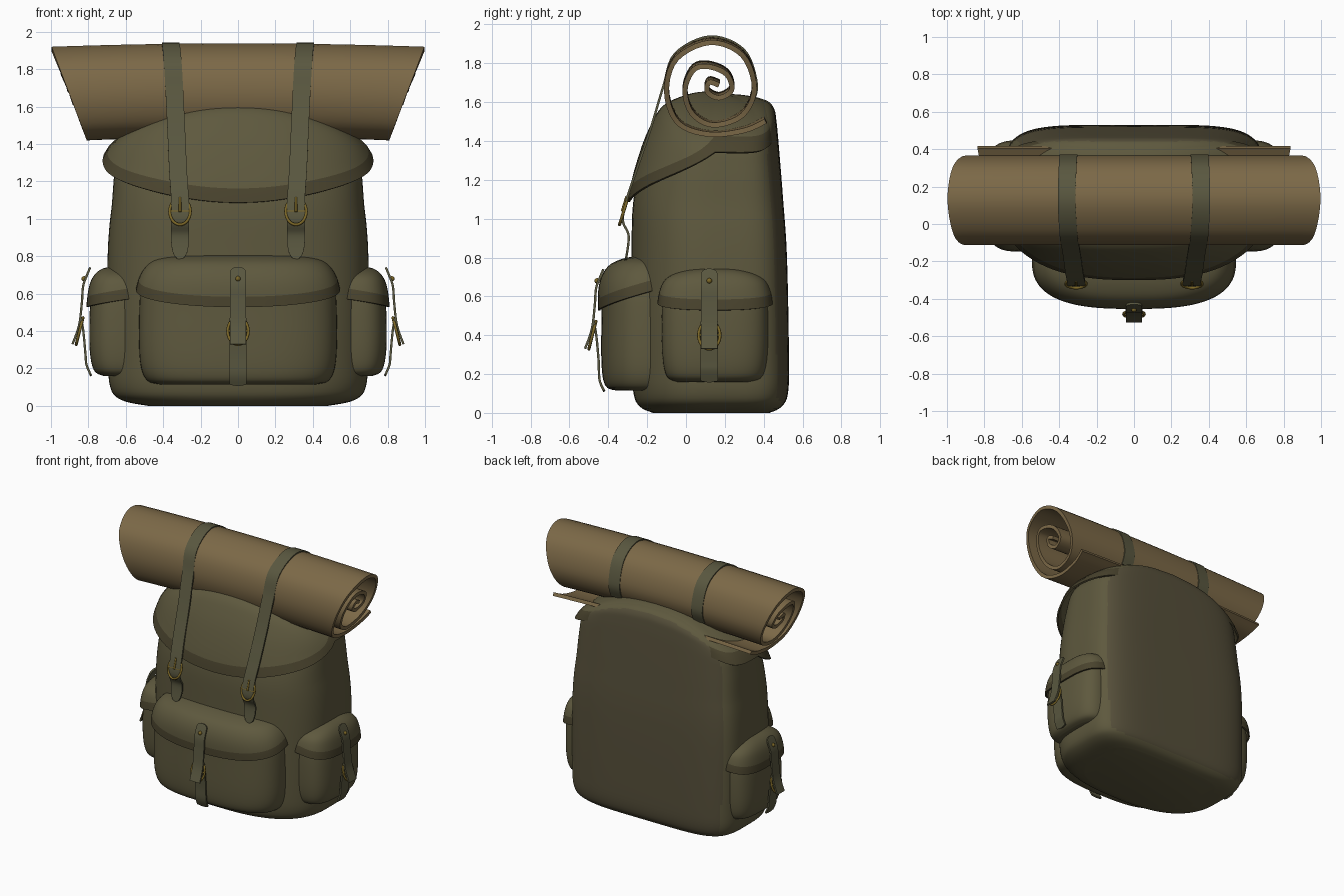
import bpy, bmesh, math
from mathutils import Vector, Matrix

if "Cube" in bpy.data.objects:
    bpy.data.objects.remove(bpy.data.objects["Cube"])


def material(name, r, g, b):
    m = bpy.data.materials.new(name)
    m.diffuse_color = (r, g, b, 1)
    m.use_nodes = True
    m.node_tree.nodes["Principled BSDF"].inputs["Base Color"].default_value = m.diffuse_color
    return m


CANVAS = material("canvas", .112, .099, .048)
TRIM = material("trim", .068, .057, .027)
BACK = material("back_cloth", .092, .078, .042)
STRAP = material("strap_cloth", .1, .095, .05)
BLANKET = material("blanket", .2, .14, .063)
BRASS = material("brass", .2, .135, .02)
SIDE = Matrix.Translation((0, .15, 0)) @ Matrix.Rotation(math.pi / 2, 4, 'Z')


def finish(name, bm, mats, thick=0, mirror=False, mat=None, angle=50):
    if mat:
        bm.transform(mat)
    bmesh.ops.recalc_face_normals(bm, faces=bm.faces)
    me = bpy.data.meshes.new(name)
    bm.to_mesh(me)
    bm.free()
    ob = bpy.data.objects.new(name, me)
    bpy.context.collection.objects.link(ob)
    for m in mats:
        me.materials.append(m)
    bpy.ops.object.select_all(action='DESELECT')
    ob.select_set(True)
    bpy.context.view_layer.objects.active = ob
    if thick:
        s = ob.modifiers.new("thickness", 'SOLIDIFY')
        s.thickness, s.offset = thick, 0
        bpy.ops.object.modifier_apply(modifier=s.name)
    bpy.ops.object.shade_smooth_by_angle(angle=math.radians(angle))
    if mirror:
        ob.modifiers.new("mirror", 'MIRROR').use_mirror_merge = False
    return ob


def skin(grid, wrap=False, caps=False, trim_rows=0):
    bm = bmesh.new()
    vs = [[bm.verts.new(p) for p in row] for row in grid]
    n = len(vs[0])
    for i in range(len(vs) - 1):
        for j in range(n if wrap else n - 1):
            k = (j + 1) % n
            f = bm.faces.new((vs[i][j], vs[i][k], vs[i + 1][k], vs[i + 1][j]))
            f.material_index = 1 if i < trim_rows else 0
    if caps:
        bm.faces.new(vs[0])
    if caps or trim_rows:
        bm.faces.new(vs[-1])
    return bm


def spline(pts, p):
    """Smooth point at parameter p through pts of any dimension."""
    i = min(int(p), len(pts) - 2)
    t = p - i
    a, b, c, d = (pts[max(0, min(len(pts) - 1, i + k))] for k in (-1, 0, 1, 2))
    return [.5 * (2 * q + (s - o) * t + (2 * o - 5 * q + 4 * s - e) * t * t
                  + (3 * q - o - 3 * s + e) * t ** 3) for o, q, s, e in zip(a, b, c, d)]


class Bag:
    """Rounded sack: rows of (z, half width, front y, back y), superellipse sections."""
    COLS = 96

    def __init__(self, rows, c, nf, nb, arch=None):
        self.rows, self.c, self.nf, self.nb, self.arch = rows, c, nf, nb, arch

    def point(self, t, p, off=0, flare=0):
        z, w, f, b = spline(self.rows, p)
        s, co = math.sin(t), math.cos(t)
        e = 2 / (self.nf if s >= 0 else self.nb)
        x = (w + off + flare) * math.copysign(abs(co) ** e, co)
        dy = abs(s) ** e
        y = self.c - (self.c - f + off) * dy if s >= 0 else self.c + (b - self.c + off) * dy
        if self.arch:
            k, z0, z1 = self.arch
            z -= k * x * x * max(0, (z - z0) / (z1 - z0))
        return Vector((x, y, z + .6 * max(off, 0) * p / len(self.rows)))

    def find(self, z):
        lo, hi = 0, len(self.rows) - 1
        for _ in range(30):
            m = (lo + hi) / 2
            lo, hi = (m, hi) if spline(self.rows, m)[0] < z else (lo, m)
        return lo

    def angles(self):
        return [2 * math.pi * j / self.COLS for j in range(self.COLS)]

    def body(self):
        n = (len(self.rows) - 1) * 5
        return skin([[self.point(t, i / 5) for t in self.angles()] for i in range(n + 1)], True, True)

    def lid(self, low, rise, back, band, off, flare):
        """Shell over the sack top, with a darker trim band along its curved rim."""
        cols = []
        for t in self.angles():
            s = math.sin(t)
            q = abs(s) ** (2 / (self.nf if s >= 0 else self.nb))
            rim = low + rise * max(0, 1 - q) ** .75 if s >= 0 else low + rise + back * q
            o = off if s >= 0 else off * (1 - 1.8 * q * q)
            p0, p1, end = self.find(rim), self.find(rim + band), len(self.rows) - 1
            ps = [p0, (p0 + p1) / 2] + [p1 + (end - p1) * i / 20 for i in range(21)]
            cols.append([self.point(t, p, o, flare * (1 - i / 22) ** 4) for i, p in enumerate(ps)])
        return skin(list(zip(*cols)), True, False, 2)


def ribbon(name, pts, w, mirror=False, mat=None, tip=5):
    """Flat strap with a pointed, rounded tip at the end of the path."""
    n = (len(pts) - 1) * 6
    grid = []
    for i in range(n + 1):
        p = Vector(spline(pts, i / 6))
        h = w / 2 * math.sqrt(max(.06, 1 - max(0, (i - n + tip) / tip) ** 2))
        grid.append([p + Vector((h * k, 0, 0)) for k in (-1, -.4, .4, 1)])
    finish(name, skin(grid), [STRAP], .012, mirror, mat)


def buckle(name, pos, tilt, mirror=False, mat=None):
    """Oval ring with a crossbar and a tongue pin."""
    grid = []
    for i in range(32):
        a = 2 * math.pi * i / 32
        d = Vector((math.cos(a), 0, math.sin(a)))
        grid.append([Vector((d.x * .055, 0, d.z * .074)) + .008 *
                     (d * math.cos(b) + Vector((0, math.sin(b), 0)))
                     for b in [2 * math.pi * j / 8 for j in range(8)]])
    bm = skin(grid + [grid[0]], True)
    bmesh.ops.remove_doubles(bm, verts=bm.verts, dist=1e-5)
    for ln, m in ((.12, Matrix.Rotation(math.pi / 2, 4, 'Y')), (.08, Matrix.Translation((0, -.008, .035)))):
        bmesh.ops.create_cone(bm, cap_ends=True, segments=8, radius1=.007, radius2=.007, depth=ln, matrix=m)
    bm.transform(Matrix.Translation(pos) @ Matrix.Rotation(tilt, 4, 'X'))
    finish(name, bm, [BRASS], 0, mirror, mat)


def pocket(name, bag, lid, x, d, zb, mirror=False, mat=None):
    """Pocket sack, lid, closing strap in two pieces, buckle and stud."""
    finish(name, bag.body(), [CANVAS], 0, mirror, mat)
    finish(name + "_lid", bag.lid(*lid), [CANVAS, TRIM], .012, mirror, mat)
    ribbon(name + "_lower_strap", [(x, -d - .025, .47), (x, -d - .012, .4), (x, -d, .27),
                                   (x, -d + .005, zb + .06), (x, -d + .03, zb)], .09, mirror, mat, 1)
    ribbon(name + "_upper_strap", [(x, -d - .07, .33), (x, -d - .035, .43), (x, -d - .02, .55),
                                   (x, -d - .013, .64), (x, -d + .008, .7), (x, -d + .025, .74)],
           .085, mirror, mat)
    buckle(name + "_buckle", (x, -d - .032, .4), -.25, mirror, mat)
    bm = bmesh.new()
    bmesh.ops.create_uvsphere(bm, u_segments=12, v_segments=8, radius=.014,
                              matrix=Matrix.Translation((x, -d - .008, .68)))
    finish(name + "_stud", bm, [BRASS], 0, mirror, mat)


# Main sack with flat back panel
main = Bag([(0, .48, -.17, .43), (.03, .62, -.235, .49), (.1, .683, -.27, .525), (.3, .695, -.28, .53),
            (.8, .697, -.28, .52), (1.1, .675, -.27, .50), (1.35, .66, -.205, .48), (1.5, .64, -.14, .466),
            (1.57, .57, -.09, .452), (1.61, .42, -.01, .41), (1.632, .2, .07, .30), (1.638, .02, .14, .16)],
           .15, 2.6, 5, (.36, 1, 1.6))
bm = main.body()
bmesh.ops.recalc_face_normals(bm, faces=bm.faces)
for f in bm.faces:
    if f.normal.y > .8:
        f.material_index = 1
finish("main_sack", bm, [CANVAS, BACK])

# Top flap
finish("top_flap", main.lid(1.08, .40, -.01, .075, .022, .045), [CANVAS, TRIM], .012)

# Front pocket and mirrored side pockets
front = Bag([(.115, .42, -.36, -.14), (.14, .49, -.415, -.14), (.25, .525, -.435, -.14),
             (.5, .528, -.435, -.14), (.65, .515, -.43, -.14), (.74, .47, -.39, -.14),
             (.78, .39, -.32, -.14), (.797, .2, -.23, -.14), (.8, .02, -.18, -.16)], -.17, 2.8, 5)
pocket("front_pocket", front, (.525, .1, 0, .055, .013, .006), 0, .45, .11)
side = Bag([(.16, .2, -.72, -.53), (.19, .25, -.77, -.52), (.3, .272, -.793, -.52),
            (.5, .275, -.793, -.52), (.62, .264, -.78, -.52), (.685, .23, -.755, -.53),
            (.722, .14, -.71, -.56), (.735, .02, -.64, -.61)], -.6, 3.2, 3.5)
pocket("side_pocket", side, (.525, .04, .01, .055, .013, .006), -.03, .815, .16, True, SIDE)

# Rolled blanket: spiral section, ends slanting outward towards the top
coil = [(.41, 1.52), (.30, 1.472), (.12, 1.452), (-.04, 1.51), (-.1, 1.67), (-.05, 1.84), (.125, 1.925),
        (.29, 1.86), (.352, 1.69), (.29, 1.55), (.14, 1.5), (.03, 1.56), (-.005, 1.68), (.04, 1.785),
        (.12, 1.80), (.21, 1.76), (.235, 1.68), (.17, 1.64), (.11, 1.67), (.12, 1.72), (.17, 1.705)]
grid = []
for i in range((len(coil) - 1) * 5 + 1):
    y, z = spline(coil, i / 5)
    half = .805 + .395 * (z - 1.44)
    grid.append([Vector((u / 12 * half, y, z - .018 * (u / 12) ** 2)) for u in range(-12, 13)])
finish("blanket_roll", skin(grid), [BLANKET], .026)

# Long straps over the roll with their buckles
ribbon("roll_strap", [(.35, .335, 1.58), (.35, .365, 1.69), (.355, .3, 1.868), (.36, .125, 1.938),
                      (.35, -.056, 1.85), (.34, -.117, 1.68), (.33, -.18, 1.47), (.32, -.255, 1.25),
                      (.31, -.305, 1.1), (.31, -.325, .99), (.31, -.295, .91), (.31, -.31, .785)], .095, True)
buckle("roll_strap_buckle", (.31, -.32, 1.04), -.3, True)
